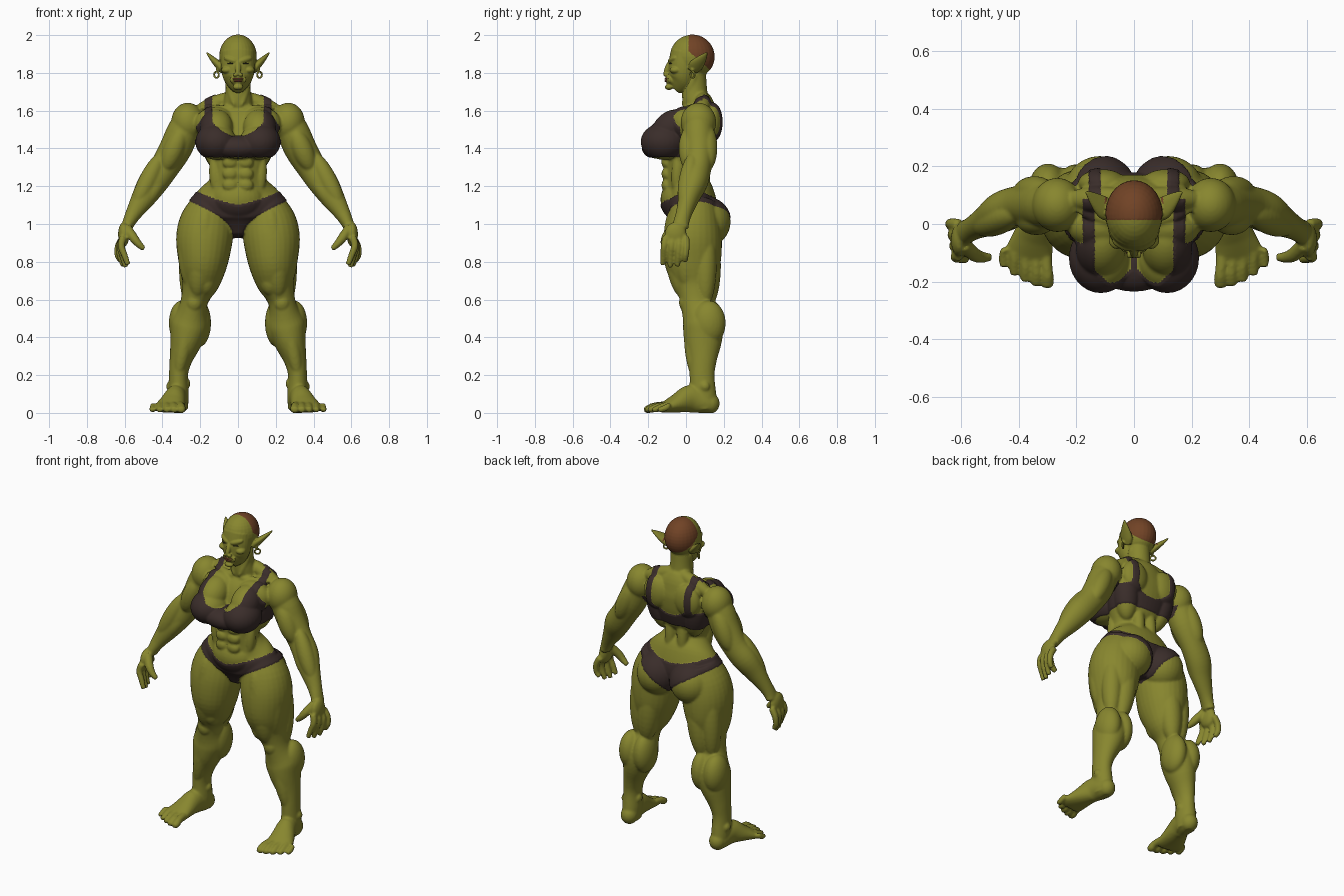
import bpy, bmesh, math
from mathutils import Vector, Matrix


def material(name, rgb):
    m = bpy.data.materials.new(name)
    m.diffuse_color = (*rgb, 1)
    return m


SKIN = material("olive skin", (0.245, 0.24, 0.028))
CLOTH = material("dark cloth", (0.042, 0.026, 0.023))
HAIR = material("brown hair", (0.165, 0.056, 0.019))
LIPS = material("red lips", (0.22, 0.055, 0.035))
EYES = material("dark eyes", (0.03, 0.028, 0.012))


# ---------- helpers ----------
def ball(bm, c, r, rot=Matrix()):
    bmesh.ops.create_uvsphere(bm, u_segments=28, v_segments=18, radius=1,
                              matrix=Matrix.Translation(c) @ rot @ Matrix.Diagonal((*r, 1)))


def muscle(bm, a, b, r):
    """Spindle stretched from a to b."""
    a, b = Vector(a), Vector(b)
    d = b - a
    ball(bm, (a + b) / 2, (r, r, d.length / 2 + r * 0.4), d.to_track_quat('Z', 'Y').to_matrix().to_4x4())


def catmull(p, q, r, s, t):
    return 0.5 * (2 * q + (r - p) * t + (2 * p - 5 * q + 4 * r - s) * t * t + (3 * q - p - 3 * r + s) * t ** 3)


def loft(bm, rows, n=28, sub=4):
    """Smooth tube through rows of (x, y, z, radius_a, radius_b)."""
    rows = [Vector(r) for r in rows]
    ext = [rows[0]] + rows + [rows[-1]]
    pts = [catmull(*ext[i:i + 4], k / sub) for i in range(len(rows) - 1) for k in range(sub)] + [rows[-1]]
    rings = []
    for i, p in enumerate(pts):
        t = Vector(pts[min(i + 1, len(pts) - 1)][:3]) - Vector(pts[max(i - 1, 0)][:3])
        t.normalize()
        ref = Vector((0, 1, 0)) if abs(t.y) < 0.85 else Vector((0, 0, 1))
        v = (ref - t * ref.dot(t)).normalized()
        u = v.cross(t)
        c = Vector(p[:3])
        rings.append([bm.verts.new(c + u * p[3] * math.cos(a) + v * p[4] * math.sin(a))
                      for a in (2 * math.pi * k / n for k in range(n))])
    faces = [bm.faces.new((A[k], A[(k + 1) % n], B[(k + 1) % n], B[k]))
             for A, B in zip(rings, rings[1:]) for k in range(n)]
    faces += [bm.faces.new(rings[0][::-1]), bm.faces.new(rings[-1])]
    bmesh.ops.recalc_face_normals(bm, faces=faces)


def mirror_x(bm):
    new = bmesh.ops.duplicate(bm, geom=bm.verts[:] + bm.edges[:] + bm.faces[:])["geom"]
    bmesh.ops.scale(bm, vec=(-1, 1, 1), verts=[g for g in new if isinstance(g, bmesh.types.BMVert)])
    bmesh.ops.reverse_faces(bm, faces=[g for g in new if isinstance(g, bmesh.types.BMFace)])


def finish(bm, name, mats, voxel=0, smooth=4):
    me = bpy.data.meshes.new(name)
    bm.to_mesh(me)
    bm.free()
    ob = bpy.data.objects.new(name, me)
    bpy.context.collection.objects.link(ob)
    bpy.context.view_layer.objects.active = ob
    if voxel:
        m = ob.modifiers.new("fuse", 'REMESH')
        m.mode, m.voxel_size = 'VOXEL', voxel
        s = ob.modifiers.new("soften", 'SMOOTH')
        s.factor, s.iterations = 0.5, smooth
        for mod in ("fuse", "soften"):
            bpy.ops.object.modifier_apply(modifier=mod)
    for m in mats:
        ob.data.materials.append(m)
    ob.data.polygons.foreach_set("use_smooth", [True] * len(ob.data.polygons))
    return ob


def paint(ob, rule, index, lift):
    """Give faces that match the rule a material and raise them slightly."""
    bm = bmesh.new()
    bm.from_mesh(ob.data)
    bm.normal_update()
    for f in bm.faces:
        if rule(*f.calc_center_median()):
            f.material_index = index
    up = [(v, v.normal.copy()) for v in bm.verts if all(f.material_index == index for f in v.link_faces)]
    for v, nrm in up:
        v.co += nrm * lift
    for v in bm.verts:
        v.co.z = max(v.co.z, 0)
    bm.to_mesh(ob.data)
    bm.free()


# ---------- body: one side ----------
bm = bmesh.new()
# leg
loft(bm, [(.14, .05, 1.12, .10, .11), (.165, .04, 1.02, .14, .14), (.178, .035, .92, .150, .155),
          (.185, .035, .80, .132, .15), (.198, .045, .70, .105, .118), (.224, .052, .62, .076, .09),
          (.238, .06, .56, .074, .085), (.255, .088, .47, .10, .105), (.275, .09, .38, .085, .10),
          (.303, .088, .28, .060, .075), (.315, .085, .20, .050, .066), (.315, .09, .10, .054, .07),
          (.315, .10, .02, .05, .07)])
muscle(bm, (.25, -.005, 1.06), (.248, .005, .68), .07)
muscle(bm, (.17, -.06, 1.06), (.215, -.02, .64), .075)
ball(bm, (.172, -.01, .71), (.058, .062, .09))
muscle(bm, (.08, .03, .98), (.15, .05, .68), .06)
muscle(bm, (.15, .115, .98), (.195, .115, .58), .07)
muscle(bm, (.25, .105, .98), (.255, .10, .58), .06)
ball(bm, (.232, -.005, .585), (.042, .032, .048))
ball(bm, (.205, .115, .475), (.062, .092, .125))
ball(bm, (.298, .12, .475), (.068, .09, .12))
muscle(bm, (.248, .02, .53), (.318, .045, .20), .042)
ball(bm, (.27, .09, .155), (.018, .026, .026))
ball(bm, (.362, .10, .14), (.018, .026, .026))
ball(bm, (.118, .112, 1.01), (.125, .124, .128))
# foot and toes
ball(bm, (.313, .125, .05), (.05, .053, .055))
loft(bm, [(.312, .15, .04, .04, .04), (.315, .11, .05, .053, .055), (.328, .03, .075, .056, .075),
          (.350, -.05, .05, .072, .05), (.366, -.11, .03, .084, .030), (.372, -.14, .022, .076, .02)])
for i in range(5):
    x, y, r = .300 + .038 * i, -.214 + .003 * i + .0038 * i * i, .0235 - .0015 * i
    loft(bm, [(x + .01 - .004 * i, -.10, .04, r, r), (x, y + .045, .034, r * .85, r * .9),
              (x, y + .016, .02, r, r * .95), (x, y - .008, .018, r * .7, r * .6)], 14)
# arm
loft(bm, [(.23, .075, 1.58, .07, .07), (.285, .065, 1.50, .085, .082), (.33, .068, 1.40, .086, .082),
          (.39, .065, 1.30, .078, .07), (.45, .045, 1.22, .078, .07), (.50, .015, 1.14, .064, .056),
          (.55, -.01, 1.06, .044, .043), (.577, -.025, 1.01, .034, .042), (.59, -.03, .98, .03, .045)])
ball(bm, (.266, .066, 1.538), (.088, .094, .104))
muscle(bm, (.30, .015, 1.49), (.38, .02, 1.30), .056)
muscle(bm, (.30, .11, 1.51), (.39, .11, 1.30), .056)
muscle(bm, (.41, .035, 1.36), (.54, -.012, 1.10), .05)
muscle(bm, (.39, .035, 1.27), (.51, 0, 1.09), .046)
# hand, fingers and thumb
ball(bm, (.605, -.055, .945), (.03, .058, .066))
for i in range(4):
    y, drop, cur = .004 - .039 * i, (.03, .004, .0, .012)[i], .012 * (i - 1)
    loft(bm, [(.607, y * .9 - .005, .93, .02, .02), (.628 - cur * .4, y - .002, .885, .019, .0185),
              (.625 - cur, y - .006, .835, .017, .017), (.606 - cur, y - .01, .772 + drop, .014, .014)], 14)
loft(bm, [(.59, -.07, .98, .026, .026), (.555, -.105, .93, .025, .025),
          (.527, -.115, .895, .02, .02), (.497, -.115, .868, .014, .014)], 14)
# chest, back and waist muscles
ball(bm, (.115, -.118, 1.435), (.106, .117, .095))
muscle(bm, (.11, -.02, 1.56), (.115, -.14, 1.46), .085)
ball(bm, (.12, -.01, 1.53), (.11, .075, .09))
ball(bm, (.11, .14, 1.54), (.085, .05, .10))
muscle(bm, (.15, .10, 1.56), (.105, .06, 1.31), .07)
muscle(bm, (.02, .09, 1.68), (.23, .085, 1.59), .042)
muscle(bm, (.02, -.01, 1.61), (.20, .05, 1.615), .018)
muscle(bm, (.062, .05, 1.79), (.02, -.015, 1.63), .02)
muscle(bm, (.04, .085, 1.42), (.045, .10, 1.14), .035)
muscle(bm, (.125, -.04, 1.36), (.115, -.05, 1.17), .033)
for z in (1.325, 1.265, 1.205):
    ball(bm, (.04, -.102, z), (.042, .028, .034))
mirror_x(bm)
# torso and neck
loft(bm, [(0, .03, .94, .06, .07), (0, .04, 1.03, .19, .13), (0, .03, 1.10, .248, .135),
          (0, .02, 1.165, .220, .125), (0, .0, 1.22, .162, .112), (0, -.01, 1.27, .138, .105),
          (0, 0, 1.34, .165, .11), (0, .02, 1.40, .188, .122), (0, .05, 1.50, .21, .12),
          (0, .075, 1.57, .20, .10), (0, .085, 1.62, .13, .07), (0, .07, 1.66, .08, .06)], 40)
loft(bm, [(0, .07, 1.58, .09, .075), (0, .05, 1.66, .074, .070), (0, .045, 1.72, .066, .066),
          (0, .04, 1.80, .066, .066)])
ball(bm, (0, -.145, 1.405), (.135, .085, .06))      # fabric across the bust
ball(bm, (0, -.035, 1.13), (.14, .10, .11))         # lower belly
body = finish(bm, "body", [SKIN, CLOTH], .007, 4)


# ---------- clothing painted on the body ----------
def top_rule(x, y, z):
    a = abs(x)
    if z < 1.355 or a > .228:
        return False
    strap = .135 - (.02 if y > .09 else 0)
    if strap < a < strap + .042:
        return True
    if y > .04:
        return z < (1.43 + 4 * a * a if a <= strap else 1.475)
    if a <= strap:
        return z < 1.465 + 4 * a * a
    return z < (1.575 if y < -.03 else 1.51) - (a - .177) * 1.3


def brief_rule(x, y, z):
    a = abs(x)
    if a > .3 or z < .9:
        return False
    waist = 1.105 + .065 * min(a / .21, 1) ** 1.5 + (.02 if y > .06 else 0) * (1 - min(a / .25, 1))
    k = min(max(0, a - .03) / .215, 1.2)
    leg = .95 + .165 * k ** (.55 if y < .05 else .62)
    return z < waist and (z > leg or a < .028)


paint(body, lambda x, y, z: top_rule(x, y, z) or brief_rule(x, y, z), 1, .005)

# ---------- head ----------
bm = bmesh.new()
ball(bm, (.058, -.055, 1.815), (.03, .032, .02))
muscle(bm, (.012, -.088, 1.862), (.07, -.058, 1.880), .015)
ball(bm, (.014, -.106, 1.790), (.012, .014, .010))
muscle(bm, (.036, -.086, 1.752), (.038, -.090, 1.775), .007)      # tusk
loft(bm, [(.08, .036, 1.815, .02, .03), (.103, .055, 1.842, .021, .040),
          (.135, .083, 1.874, .014, .027), (.166, .112, 1.908, .004, .005)], 20)   # ear
muscle(bm, (.098, .035, 1.84), (.108, .035, 1.81), .013)
mirror_x(bm)
ball(bm, (0, .033, 1.886), (.099, .118, .116))
loft(bm, [(0, .0, 1.91, .088, .08), (0, -.012, 1.85, .090, .08), (0, -.016, 1.80, .086, .077),
          (0, -.026, 1.76, .072, .070), (0, -.045, 1.73, .045, .052), (0, -.06, 1.712, .022, .03)])
loft(bm, [(0, .04, 1.70, .06, .06), (0, .035, 1.82, .07, .075)])
ball(bm, (0, -.068, 1.765), (.042, .042, .034))     # muzzle
muscle(bm, (0, -.08, 1.865), (0, -.112, 1.792), .015)
ball(bm, (0, -.09, 1.725), (.028, .022, .016))
head = finish(bm, "head", [SKIN, HAIR], .004, 3)
paint(head, lambda x, y, z: y > .015 and z > 1.91 - .88 * (y - .02) and abs(x) < .101, 1, .001)

# ---------- face details and earrings ----------
bm = bmesh.new()
ball(bm, (0, -.096, 1.7685), (.029, .018, .006))
ball(bm, (0, -.095, 1.757), (.025, .019, .007))
finish(bm, "lips", [LIPS])
bm = bmesh.new()
ball(bm, (.04, -.081, 1.850), (.017, .008, .004), Matrix.Rotation(.35, 4, 'Z'))
mirror_x(bm)
finish(bm, "eyes", [EYES])
for side, label in ((1, "left"), (-1, "right")):
    bpy.ops.mesh.primitive_torus_add(location=(side * .114, .035, 1.79), major_radius=.016, minor_radius=.005,
                                     major_segments=24, minor_segments=10,
                                     rotation=(math.pi / 2, 0, side * .7))
    ring = bpy.context.object
    ring.name = label + "_earring"
    ring.data.materials.append(SKIN)
    bpy.ops.object.shade_smooth()
